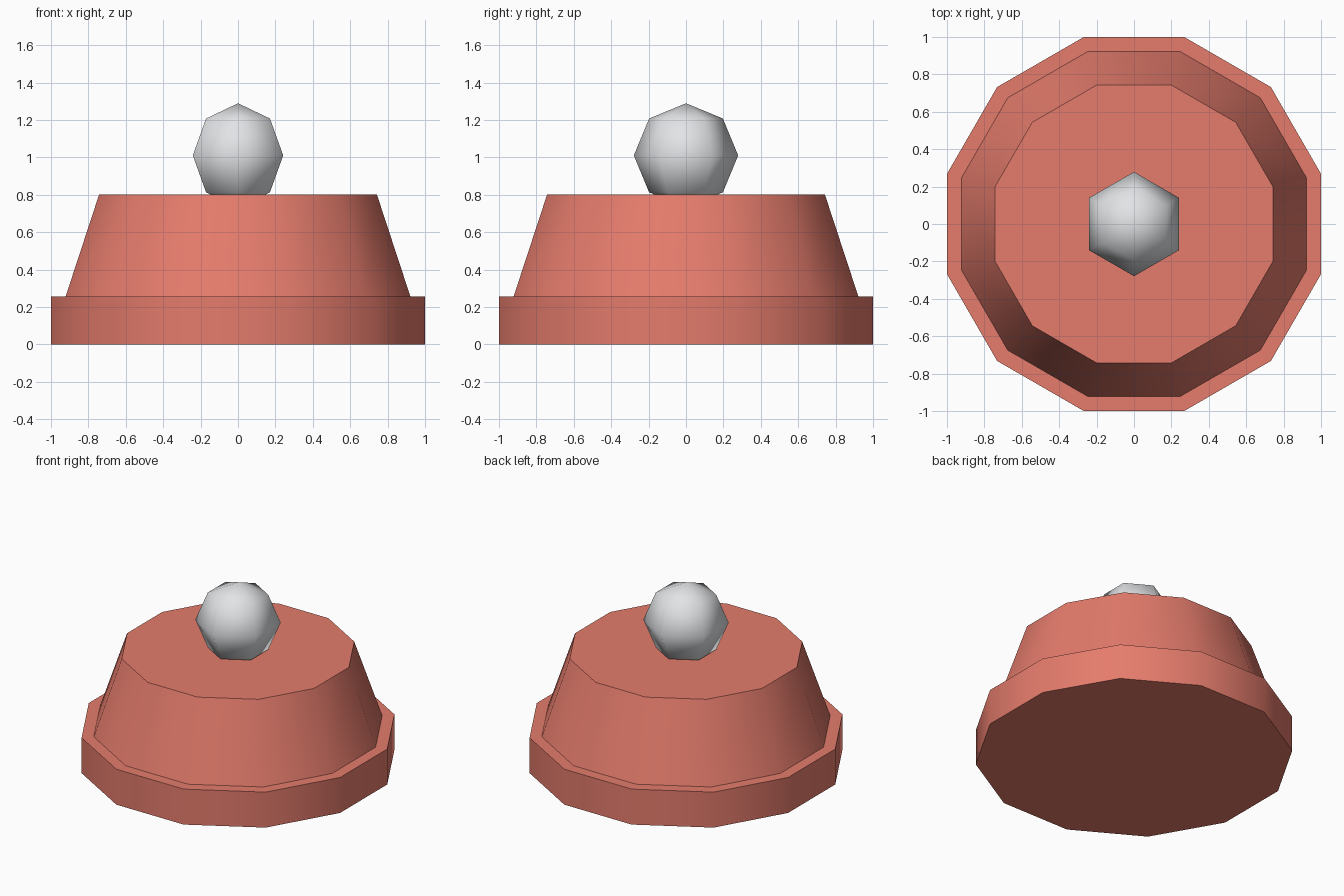
import bpy
import bmesh
import math

cube = bpy.data.objects.get("Cube")
if cube:
    bpy.data.objects.remove(cube, do_unlink=True)


def make_material(name, rgb):
    mat = bpy.data.materials.new(name)
    mat.use_nodes = True
    color = (*rgb, 1.0)
    mat.diffuse_color = color
    mat.node_tree.nodes["Principled BSDF"].inputs["Base Color"].default_value = color
    return mat


def make_object(name, bm, mat):
    bmesh.ops.recalc_face_normals(bm, faces=bm.faces)
    mesh = bpy.data.meshes.new(name)
    bm.to_mesh(mesh)
    bm.free()
    mesh.materials.append(mat)
    obj = bpy.data.objects.new(name, mesh)
    bpy.context.collection.objects.link(obj)
    bpy.ops.object.select_all(action="DESELECT")
    obj.select_set(True)
    bpy.context.view_layer.objects.active = obj
    return obj


coral = make_material("coral red", (0.78, 0.2, 0.15))
silver = make_material("light grey", (0.76, 0.77, 0.79))

# Stepped twelve-sided body: rim, ledge and tapered drum, as (apothem, height)
SIDES = 12
profile = [(1.0, 0.0), (1.0, 0.255), (0.922, 0.255), (0.743, 0.8)]
bm = bmesh.new()
rings = []
for apothem, z in profile:
    radius = apothem / math.cos(math.pi / SIDES)
    angles = [2 * math.pi * (i + 0.5) / SIDES for i in range(SIDES)]
    rings.append([bm.verts.new((radius * math.cos(a), radius * math.sin(a), z))
                  for a in angles])
for low, high in zip(rings, rings[1:]):
    for i in range(SIDES):
        j = (i + 1) % SIDES
        bm.faces.new((low[i], low[j], high[j], high[i]))
bm.faces.new(rings[0])
bm.faces.new(rings[-1])
make_object("stepped_body", bm, coral)
bpy.ops.object.shade_smooth_by_angle(angle=math.radians(40))

# Low-poly ball knob resting in the top
bm = bmesh.new()
bmesh.ops.create_uvsphere(bm, u_segments=6, v_segments=4, radius=0.279)
bmesh.ops.translate(bm, verts=bm.verts, vec=(0, 0, 1.01))
make_object("ball_knob", bm, silver)
bpy.ops.object.shade_smooth()
